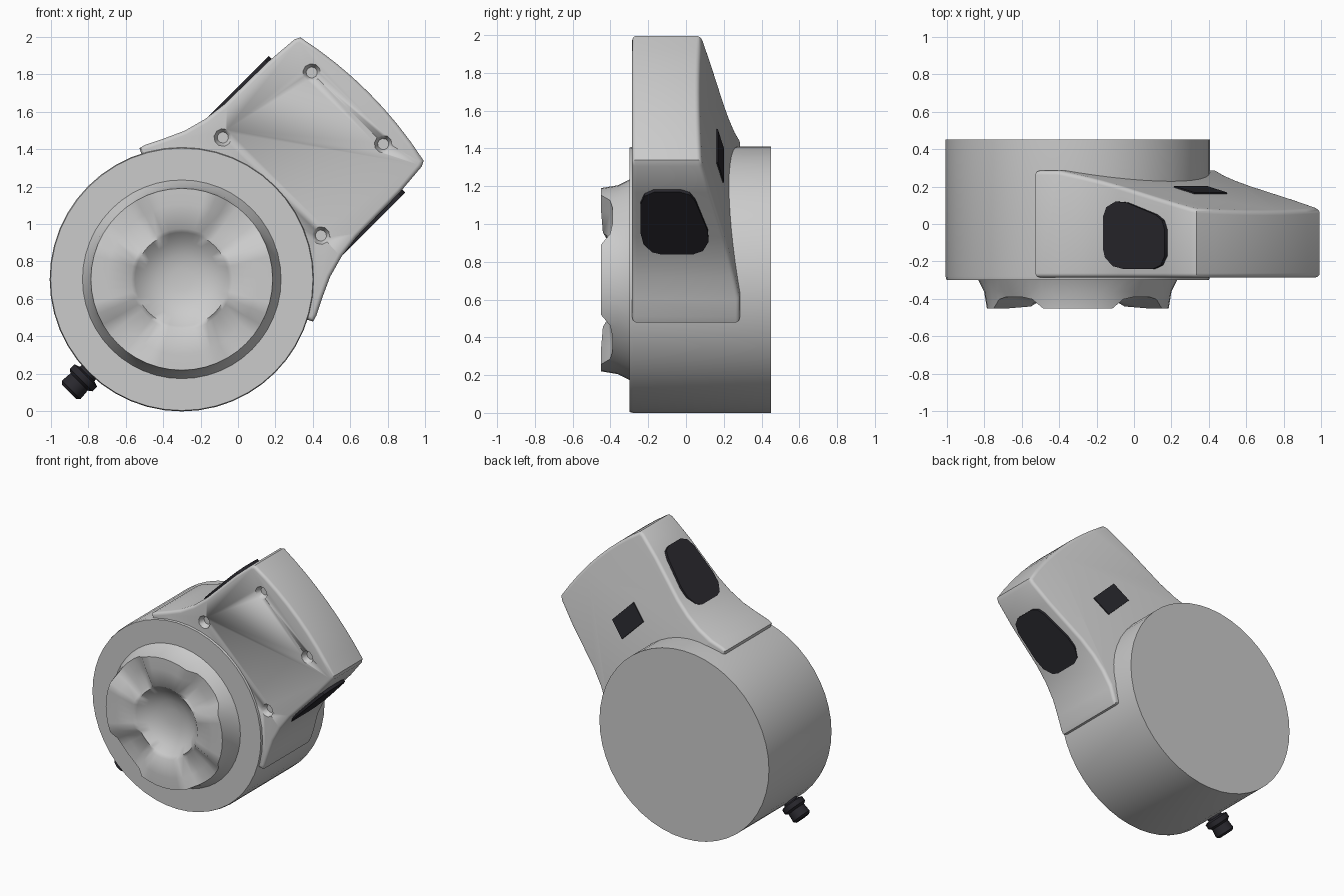
import bpy, bmesh, math
from mathutils import Matrix, Vector

if "Cube" in bpy.data.objects:
    bpy.data.objects.remove(bpy.data.objects["Cube"])

# Arm frame: local x runs along the arm, local z across it, origin at drum centre
FRAME = Matrix.Translation((-0.30, 0, 0.705)) @ Matrix.Rotation(-math.pi / 4, 4, 'Y')


def material(name, c):
    m = bpy.data.materials.new(name)
    m.diffuse_color = (*c, 1)
    m.use_nodes = True
    m.node_tree.nodes["Principled BSDF"].inputs["Base Color"].default_value = m.diffuse_color
    return m


GREY = material("light_grey_plastic", (0.60, 0.60, 0.60))
DARK = material("dark_rubber", (0.022, 0.021, 0.027))


def finish(bm, name, mat, frame=FRAME, angle=35):
    bmesh.ops.recalc_face_normals(bm, faces=bm.faces)
    me = bpy.data.meshes.new(name)
    bm.to_mesh(me)
    bm.free()
    ob = bpy.data.objects.new(name, me)
    bpy.context.collection.objects.link(ob)
    ob.matrix_world = frame
    me.materials.append(mat)
    bpy.ops.object.select_all(action='DESELECT')
    ob.select_set(True)
    bpy.context.view_layer.objects.active = ob
    bpy.ops.object.shade_smooth_by_angle(angle=math.radians(angle))
    return ob


def prism(points, offset):
    """Polygon of 3D points extruded by an offset vector."""
    bm = bmesh.new()
    f = bm.faces.new([bm.verts.new(p) for p in points])
    r = bmesh.ops.extrude_face_region(bm, geom=[f])
    bmesh.ops.translate(bm, vec=offset, verts=[g for g in r['geom'] if isinstance(g, bmesh.types.BMVert)])
    bmesh.ops.recalc_face_normals(bm, faces=bm.faces)
    return bm


def bridge(bm, a, b):
    n = len(a)
    for i in range(n):
        bm.faces.new((a[i], a[(i + 1) % n], b[(i + 1) % n], b[i]))


def lathe(name, profile, mat, axis, n, frame=FRAME):
    """Closed solid from (radius, distance) pairs around local x or y."""
    bm = bmesh.new()
    rings = []
    for r, d in profile:
        ring = []
        for i in range(n):
            t = 2 * math.pi * i / n
            c, s = r * math.cos(t), r * math.sin(t)
            ring.append(bm.verts.new((d, c, s) if axis == 'X' else (c, d, s)))
        rings.append(ring)
    for a, b in zip(rings, rings[1:]):
        bridge(bm, a, b)
    bm.faces.new(rings[0])
    bm.faces.new(rings[-1])
    return finish(bm, name, mat, frame)


# Main drum
lathe("drum", [(0.70, -0.30), (0.705, -0.28), (0.705, 0.45)], GREY, 'Y', 48)

# Front dial: four raised lugs around a dished centre
bm = bmesh.new()
N = 48
dial = []
for r, y, dip in ((0.535, -0.29, 0), (0.50, -0.36, 0), (0.485, -0.45, 1), (0.40, -0.45, 1),
                  (0.27, -0.44, 0.6), (0.25, -0.42, 0), (0.20, -0.375, 0),
                  (0.13, -0.345, 0), (0.06, -0.332, 0)):
    ring = []
    for i in range(N):
        t = 2 * math.pi * i / N
        gap = min(1, max(0, -math.cos(4 * t) * 1.6))      # 1 on the diagonals
        ring.append(bm.verts.new((r * math.cos(t), y + 0.06 * dip * gap, r * math.sin(t))))
    dial.append(ring)
for a, b in zip(dial, dial[1:]):
    bridge(bm, a, b)
bm.faces.new(dial[-1])
bm.faces.new(dial[0])
finish(bm, "dial", GREY, Matrix.Translation((-0.30, 0, 0.705)), 50)

# Arm outline: flared foot, nearly straight sides, bowed end
side = [(0.30, 0.58), (0.335, 0.655), (0.37, 0.645), (0.46, 0.60), (0.57, 0.55), (0.69, 0.517),
        (0.82, 0.50), (1.15, 0.495), (1.33, 0.48), (1.36, 0.465)]
end = [(1.41 - 0.05 * (k / 4) ** 2, 0.465 * k / 4) for k in (3, 2, 1, 0, -1, -2, -3)]
outline = side + end + [(u, -v) for u, v in reversed(side)]
bm = prism([(u, -0.285, v) for u, v in outline], (0, 0.57, 0))


# Taper the back of the arm toward its end
def back_y(u):
    return 0.285 - 0.225 * (u - 0.45)


bmesh.ops.bisect_plane(bm, geom=bm.verts[:] + bm.edges[:] + bm.faces[:], plane_co=(0.45, 0.285, 0),
                       plane_no=(0.225, 1, 0), clear_outer=True)
bmesh.ops.holes_fill(bm, edges=[e for e in bm.edges if e.is_boundary])
bmesh.ops.recalc_face_normals(bm, faces=bm.faces)
bm.normal_update()
rim = [e for e in bm.edges if len(e.link_faces) == 2
       and sorted(abs(f.normal.y) > 0.8 for f in e.link_faces) == [False, True]]
bmesh.ops.bevel(bm, geom=rim, offset=0.07, segments=4, profile=0.5, affect='EDGES', clamp_overlap=True)
arm = finish(bm, "arm", GREY)

# Screw pits in the front of the arm
bm = bmesh.new()
for u, v in ((1.27, 0.29), (1.27, -0.25), (0.69, 0.38), (0.69, -0.36)):
    bmesh.ops.create_cone(bm, cap_ends=True, segments=10, radius1=0.065, radius2=0.03, depth=0.08,
                          matrix=Matrix.Translation((u, -0.285, v)) @ Matrix.Rotation(-math.pi / 2, 4, 'X'))
cutter = finish(bm, "screw_pit_cutter", GREY)
cutter.hide_render = True
cutter.hide_set(True)
cut = arm.modifiers.new("screw_pits", 'BOOLEAN')
cut.operation = 'DIFFERENCE'
cut.object = cutter

# Grip pads on both sides of the arm
pad = [(0.70, -0.12), (0.72, -0.18), (0.78, -0.225), (0.86, -0.24), (1.08, -0.24), (1.14, -0.22),
       (1.17, -0.17), (1.17, -0.03), (1.15, 0.02), (1.10, 0.05), (0.88, 0.115), (0.80, 0.12),
       (0.73, 0.09), (0.70, 0.03)]
for name, s in (("upper_grip_pad", 1), ("lower_grip_pad", -1)):
    bm = prism([(u, y, s * 0.46) for u, y in pad], (0, 0, s * 0.055))
    finish(bm, name, DARK)

# Small window on the tapered back
u0, u1 = 0.845, 0.995
bm = prism([(u0, back_y(u0) - 0.03, -0.125), (u1, back_y(u1) - 0.03, -0.125),
            (u1, back_y(u1) - 0.03, 0.125), (u0, back_y(u0) - 0.03, 0.125)], (0.008, 0.036, 0))
finish(bm, "back_window", DARK)

# Knob opposite the arm
lathe("knob", [(0.05, -0.66), (0.055, -0.715), (0.085, -0.725), (0.085, -0.76), (0.065, -0.775),
               (0.07, -0.835), (0.055, -0.85)], DARK, 'X', 12,
      FRAME @ Matrix.Translation((0, -0.10, 0)))
